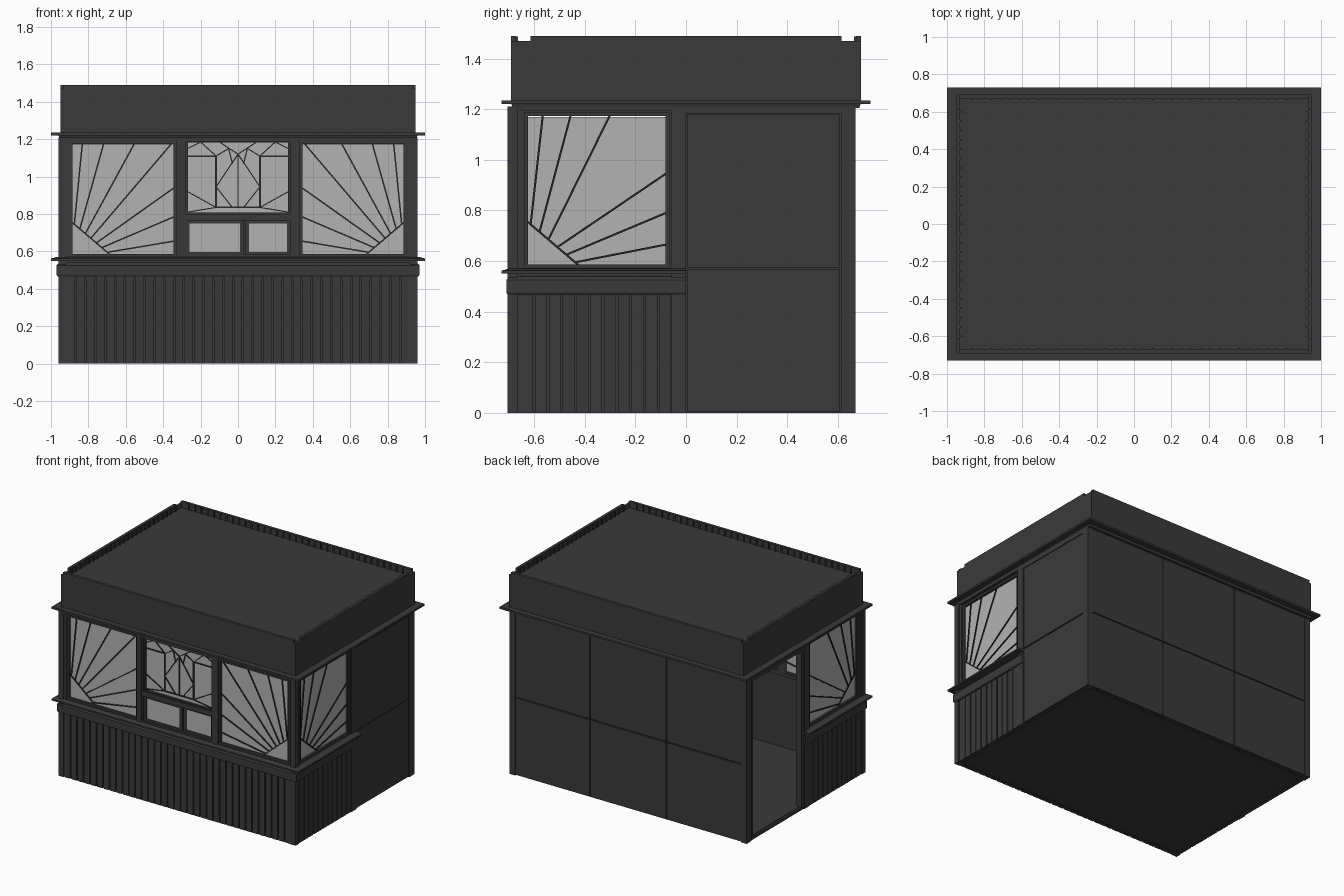
import bpy, bmesh
from mathutils import Vector

if "Cube" in bpy.data.objects:
    bpy.data.objects.remove(bpy.data.objects["Cube"])


def material(name, c):
    m = bpy.data.materials.new(name)
    m.diffuse_color = (c, c, c, 1)
    m.use_nodes = True
    m.node_tree.nodes["Principled BSDF"].inputs["Base Color"].default_value = m.diffuse_color
    return m


DARK = material("dark_paint", 0.042)
LINE = material("lead_black", 0.02)
GLASS = material("glass_grey", 0.45)

# Wall frames: u along the wall, d depth inwards from the face, z up
front = lambda u, d, z: (u, -0.705 + d, z)
back = lambda u, d, z: (u, 0.67 - d, z)
right = lambda u, d, z: (0.96 - d, u, z)
left = lambda u, d, z: (-0.96 + d, u, z)
SIDES = (("right", right), ("left", left))


class Part:
    """Collects prisms in one mesh object."""
    def __init__(self, name, mat=DARK):
        self.name, self.mat, self.bm = name, mat, bmesh.new()

    def prism(self, wall, pts, d0, d1):
        a = [self.bm.verts.new(wall(u, d0, z)) for u, z in pts]
        b = [self.bm.verts.new(wall(u, d1, z)) for u, z in pts]
        n = len(pts)
        self.bm.faces.new(a)
        self.bm.faces.new(b[::-1])
        for i in range(n):
            j = (i + 1) % n
            self.bm.faces.new((a[j], a[i], b[i], b[j]))

    def rect(self, wall, u0, u1, z0, z1, d0, d1):
        self.prism(wall, [(u0, z0), (u1, z0), (u1, z1), (u0, z1)], d0, d1)

    def frame(self, wall, u0, u1, z0, z1, w, d0, d1):
        self.rect(wall, u0, u0 + w, z0, z1, d0, d1)
        self.rect(wall, u1 - w, u1, z0, z1, d0, d1)
        self.rect(wall, u0 + w, u1 - w, z0, z0 + w, d0, d1)
        self.rect(wall, u0 + w, u1 - w, z1 - w, z1, d0, d1)

    def bar(self, wall, p, q, w=0.008, d0=0.022, d1=0.038):
        p, q = Vector(p), Vector(q)
        t = (q - p).normalized()
        n = Vector((-t.y, t.x)) * w / 2
        self.prism(wall, [p - n, q - n, q + n, p + n], d0, d1)

    def sweep(self, X, Y, prof, closed):
        """Profile of (outward offset, z) carried round the plan."""
        rings = []
        for sx, sy in ((-1, 1), (-1, -1), (1, -1), (1, 1)):
            rings.append([self.bm.verts.new((sx * (X + o), -Y - o if sy < 0 else (Y + o if closed else 0), z))
                          for o, z in prof])
        n = len(prof)
        for i in range(4 if closed else 3):
            a, b = rings[i], rings[(i + 1) % 4]
            for k in range(n):
                m = (k + 1) % n
                self.bm.faces.new((a[k], a[m], b[m], b[k]))
        if not closed:
            self.bm.faces.new(rings[0])
            self.bm.faces.new(rings[3][::-1])

    def done(self):
        bmesh.ops.recalc_face_normals(self.bm, faces=self.bm.faces)
        me = bpy.data.meshes.new(self.name)
        self.bm.to_mesh(me)
        self.bm.free()
        me.materials.append(self.mat)
        bpy.context.collection.objects.link(bpy.data.objects.new(self.name, me))


def slab(name, x, y0, y1, z0, z1):
    p = Part(name)
    p.rect(lambda u, d, z: (u, d, z), -x, x, z0, z1, y0, y1)
    p.done()


def planks(name, wall, u0, u1, n):
    p = Part(name)
    p.rect(wall, u0, u1, 0.0, 0.56, 0.015, 0.035)
    s = (u1 - u0) / n
    for i in range(n):
        p.rect(wall, u0 + i * s + 0.004, u0 + (i + 1) * s - 0.004, 0, 0.48, 0.004, 0.015)
    p.done()


def panels(name, wall, us, zs):
    p = Part(name)
    p.rect(wall, us[0], us[-1], zs[0], zs[-1], 0.012, 0.035)
    for a, b in zip(us, us[1:]):
        for c, d in zip(zs, zs[1:]):
            p.rect(wall, a + 0.004, b - 0.004, c + 0.004, d - 0.004, 0.004, 0.012)
    p.done()


def sunburst(name, wall, u0, u1, z0, z1, m, rays):
    """Window whose lead rays spread from the lower corner; m mirrors it."""
    f = Part(name + "_frame")
    f.frame(wall, u0 - 0.025, u1 + 0.025, z0 - 0.025, z1 + 0.03, 0.012, 0.006, 0.045)
    f.frame(wall, u0 - 0.013, u1 + 0.013, z0 - 0.013, z1 + 0.018, 0.015, 0.014, 0.04)
    f.done()
    g = Part(name + "_glass", GLASS)
    g.rect(wall, u0, u1, z0, z1, 0.028, 0.032)
    g.done()
    l = Part(name + "_leading", LINE)
    U = (lambda t: u1 - t) if m else (lambda t: u0 + t)
    dz, du = 0.17, 0.2
    l.bar(wall, (U(0), z0 + dz), (U(du), z0))
    for k, (t, z) in enumerate(rays):
        f0 = 0.06 + 0.88 * k / (len(rays) - 1)
        l.bar(wall, (U(du * f0), z0 + dz * (1 - f0)), (U(t), z))
    l.done()


# Floor, ceiling and roof
slab("floor", 0.94, -0.685, 0.65, 0.005, 0.025)
slab("ceiling", 0.94, -0.68, 0.66, 1.205, 1.23)
slab("roof", 0.935, -0.68, 0.68, 1.42, 1.445)

# Lower plank walls
planks("front_planks", front, -0.92, 0.92, 35)
for n, w in SIDES:
    planks(n + "_planks", w, -0.655, -0.055, 11)

# Moulded band, sill, cornice
p = Part("waist_band")
p.sweep(0.96, 0.70, [(-0.03, 0.465), (0.004, 0.465), (0.01, 0.475), (0.01, 0.525), (-0.004, 0.54), (-0.03, 0.54)], False)
p.done()
p = Part("window_sill")
p.sweep(0.96, 0.69, [(-0.03, 0.55), (0.04, 0.55), (0.04, 0.562), (0.01, 0.57), (-0.03, 0.57)], False)
p.done()
p = Part("cornice")
p.sweep(0.96, 0.69, [(-0.06, 1.205), (-0.005, 1.205), (0.0, 1.221), (0.04, 1.221), (0.04, 1.235), (-0.06, 1.235)], True)
p.done()

# Parapet with raised edges and small inner ribs
p = Part("parapet")
p.sweep(0.95, 0.692, [(-0.02, 1.23), (0, 1.23), (0, 1.47), (-0.02, 1.47)], True)
for s in (-1, 1):
    fb = lambda u, d, z: (u, s * (0.692 - d), z)
    lr = lambda u, d, z: (s * (0.95 - d), u, z)
    p.rect(fb, -0.935, 0.935, 1.47, 1.49, 0, 0.02)
    p.rect(lr, -0.615, 0.615, 1.47, 1.49, 0, 0.02)
    for i in range(35):
        u = -0.867 + i * 0.051
        p.rect(fb, u - 0.005, u + 0.005, 1.44, 1.488, 0.02, 0.028)
    for i in range(25):
        u = -0.6 + i * 0.05
        p.rect(lr, u - 0.005, u + 0.005, 1.44, 1.488, 0.02, 0.028)
p.done()

# Corner and intermediate posts
p = Part("posts")
for n, w in SIDES:
    p.rect(w, -0.705, -0.665, 0, 1.21, 0, 0.04)
    p.rect(w, -0.665, -0.65, 0, 1.21, 0.008, 0.05)
    p.rect(w, 0.612, 0.67, 0, 1.21, 0, 0.045)
    p.rect(w, -0.057, 0.0, 0, 1.21, 0, 0.04)
    p.rect(w, -0.65, -0.057, 1.195, 1.21, 0, 0.04)
for s in (-1, 1):
    a, b = sorted((s * 0.33, s * 0.292))
    p.rect(front, a, b, 0.57, 1.21, 0, 0.045)
    a, b = sorted((s * 0.92, s * 0.905))
    p.rect(front, a, b, 0, 1.21, 0.008, 0.05)
p.rect(front, -0.92, 0.92, 1.2, 1.21, 0, 0.04)
p.done()

# Sunburst windows
front_rays = [(0.055, 1.18), (0.17, 1.18), (0.335, 1.18), (0.535, 1.18), (0.545, 0.94), (0.545, 0.785), (0.545, 0.655)]
side_rays = [(0.06, 1.175), (0.17, 1.175), (0.325, 1.175), (0.546, 0.945), (0.546, 0.79), (0.546, 0.665)]
sunburst("front_left_window", front, -0.887, -0.342, 0.585, 1.175, False, front_rays)
sunburst("front_right_window", front, 0.342, 0.887, 0.585, 1.175, True, front_rays)
for n, w in SIDES:
    sunburst(n + "_window", w, -0.626, -0.08, 0.585, 1.17, False, side_rays)

# Centre window: decorated upper light over two serving panes
p = Part("centre_window_frame")
p.frame(front, -0.295, 0.295, 0.565, 1.205, 0.018, 0.004, 0.045)
p.frame(front, -0.28, 0.28, 0.795, 1.195, 0.012, 0.014, 0.04)
p.rect(front, -0.28, 0.28, 0.765, 0.8, 0.002, 0.045)
p.frame(front, -0.277, 0.03, 0.58, 0.768, 0.018, 0.012, 0.03)
p.frame(front, 0.04, 0.28, 0.58, 0.768, 0.018, 0.02, 0.04)
p.done()
p = Part("centre_window_glass", GLASS)
p.rect(front, -0.28, 0.28, 0.8, 1.19, 0.028, 0.032)
p.rect(front, -0.265, 0.02, 0.59, 0.76, 0.02, 0.024)
p.rect(front, 0.05, 0.27, 0.59, 0.76, 0.028, 0.032)
p.done()
p = Part("centre_window_leading", LINE)
p.bar(front, (-0.12, 0.835), (0.12, 0.835))
p.bar(front, (0, 0.835), (0, 1.12), 0.005)
for s in (-1, 1):
    for a, b, c, d, w in ((0.117, 0.835, 0.117, 1.11, 0.011), (0.117, 1.11, 0.27, 1.11, 0.008),
                          (0.117, 1.11, 0.2, 1.185, 0.006), (0.117, 0.945, 0, 1.12, 0.006),
                          (0.117, 0.945, 0.03, 0.835, 0.006), (0, 1.12, 0.1, 1.185, 0.006),
                          (0.03, 1.07, 0.05, 1.15, 0.006), (0.117, 1.11, 0.05, 1.15, 0.006),
                          (0.117, 0.835, 0.27, 0.92, 0.006), (0.117, 0.835, 0.27, 0.81, 0.006),
                          (0.2, 1.185, 0.27, 1.15, 0.006)):
        p.bar(front, (s * a, b), (s * c, d), w)
p.done()

# Rear and right-hand panelled walls
panels("back_wall", back, [-0.925, -0.31, 0.31, 0.925], [0, 0.57, 1.21])
panels("right_rear_wall", right, [0, 0.612], [0, 0.57, 1.183])
p = Part("wall_heads")
for n, w in SIDES:
    p.rect(w, 0, 0.612, 1.183, 1.21, 0.002, 0.04)
p.done()

# Open doorway on the left
p = Part("door_frame")
p.rect(left, 0.0, 0.025, 0, 1.185, 0.006, 0.05)
p.rect(left, 0.587, 0.612, 0, 1.185, 0.006, 0.05)
p.rect(left, 0.025, 0.587, 1.16, 1.185, 0.006, 0.05)
p.rect(left, 0.025, 0.587, 0.0, 0.02, 0.006, 0.05)
p.done()
